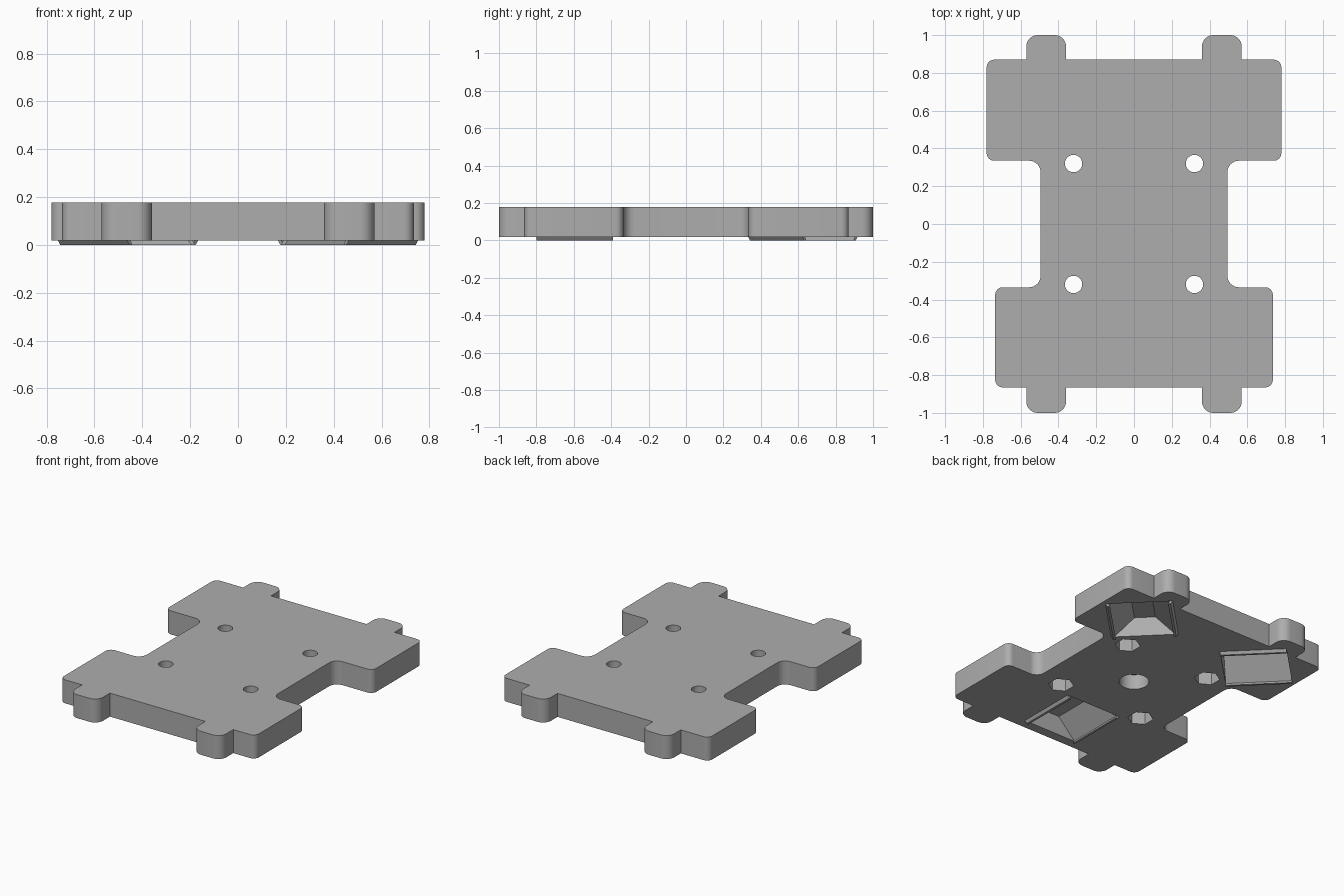
import bpy, bmesh
from math import radians, cos, sin, pi
from mathutils import Vector, Matrix

if "Cube" in bpy.data.objects:
    bpy.data.objects.remove(bpy.data.objects["Cube"], do_unlink=True)

grey = bpy.data.materials.new("plain grey")
grey.use_nodes = True
colour = (0.42, 0.42, 0.42, 1)
grey.diffuse_color = colour
grey.node_tree.nodes["Principled BSDF"].inputs["Base Color"].default_value = colour

BOTTOM, TOP = 0.018, 0.178


def prism(name, outline, low, high, matrix=Matrix()):
    """Extrude a flat outline from low to high along local z."""
    bm = bmesh.new()
    base = bm.faces.new([bm.verts.new((x, y, low)) for x, y in outline])
    up = bmesh.ops.extrude_face_region(bm, geom=[base])["geom"]
    bmesh.ops.translate(bm, vec=(0, 0, high - low),
                        verts=[v for v in up if isinstance(v, bmesh.types.BMVert)])
    bmesh.ops.recalc_face_normals(bm, faces=bm.faces)
    mesh = bpy.data.meshes.new(name)
    bm.to_mesh(mesh)
    bm.free()
    mesh.materials.append(grey)
    obj = bpy.data.objects.new(name, mesh)
    obj.matrix_world = matrix
    bpy.context.collection.objects.link(obj)
    return obj


def rounded(corners, steps=8):
    """Replace each (x, y, radius) right-angled corner by an arc."""
    points = []
    for i, (x, y, r) in enumerate(corners):
        here = Vector((x, y))
        if r == 0:
            points.append(here)
            continue
        before = (Vector(corners[i - 1][:2]) - here).normalized()
        after = (Vector(corners[(i + 1) % len(corners)][:2]) - here).normalized()
        centre = here + r * (before + after)
        for k in range(steps + 1):
            a = pi / 2 * k / steps
            points.append(centre - r * (after * cos(a) + before * sin(a)))
    return points


def circle(x, y, radius, sides, start=0):
    return [(x + radius * cos(start + 2 * pi * k / sides),
             y + radius * sin(start + 2 * pi * k / sides)) for k in range(sides)]


# Plate outline: right half from front to back, then mirrored
half = [(0.36, -0.865, 0), (0.36, -1, 0.06), (0.57, -1, 0.06), (0.57, -0.865, 0),
        (0.735, -0.865, 0.04), (0.735, -0.335, 0.04), (0.495, -0.335, 0.06),
        (0.495, 0.335, 0.06), (0.78, 0.335, 0.04), (0.78, 0.87, 0.04),
        (0.57, 0.87, 0), (0.57, 1, 0.06), (0.36, 1, 0.06), (0.36, 0.87, 0)]
outline = half + [(-x, y, r) for x, y, r in reversed(half)]
plate = prism("base_plate", rounded(outline), BOTTOM, TOP)

# Screw holes with hexagonal nut pockets, and the blind centre hole
cutters = []
for x in (-0.32, 0.32):
    for y in (-0.32, 0.32):
        cutters.append(prism("screw_hole_cutter", circle(x, y, 0.046, 32), -0.1, 0.3))
        cutters.append(prism("nut_pocket_cutter", circle(x, y, 0.08, 6, pi / 2), -0.1, 0.1))
cutters.append(prism("centre_hole_cutter", circle(0, 0, 0.092, 40), -0.1, 0.12))

# Three radial grooves with sloping sides, each with a thin rim along both sides
groove = [(-0.19, -0.1), (0.19, -0.1), (0.19, BOTTOM), (0.065, 0.148),
          (-0.065, 0.148), (-0.19, BOTTOM)]
rim = [(0.18, 0.0), (0.195, 0.0), (0.21, BOTTOM + 0.002), (0.19, BOTTOM + 0.002)]
upright = Matrix.Rotation(radians(90), 4, 'X')
for x, y, angle in ((0, -0.595, 0), (0.46, 0.625, 135), (-0.46, 0.625, 225)):
    place = Matrix.Translation((x, y, 0)) @ Matrix.Rotation(radians(angle), 4, 'Z') @ upright
    cutters.append(prism("groove_cutter", groove, -0.205, 0.205, place))
    for side in (1, -1):
        prism("groove_rim", [(side * u, v) for u, v in rim], -0.205, 0.205, place)

# Cut the plate
bpy.context.view_layer.objects.active = plate
for cutter in cutters:
    cut = plate.modifiers.new("cut", 'BOOLEAN')
    cut.operation, cut.solver, cut.object = 'DIFFERENCE', 'EXACT', cutter
    bpy.ops.object.modifier_apply(modifier=cut.name)
    bpy.data.objects.remove(cutter, do_unlink=True)

# Smooth the arcs, keep the edges crisp
bpy.ops.object.select_all(action='DESELECT')
plate.select_set(True)
bpy.ops.object.shade_smooth_by_angle(angle=radians(30))
